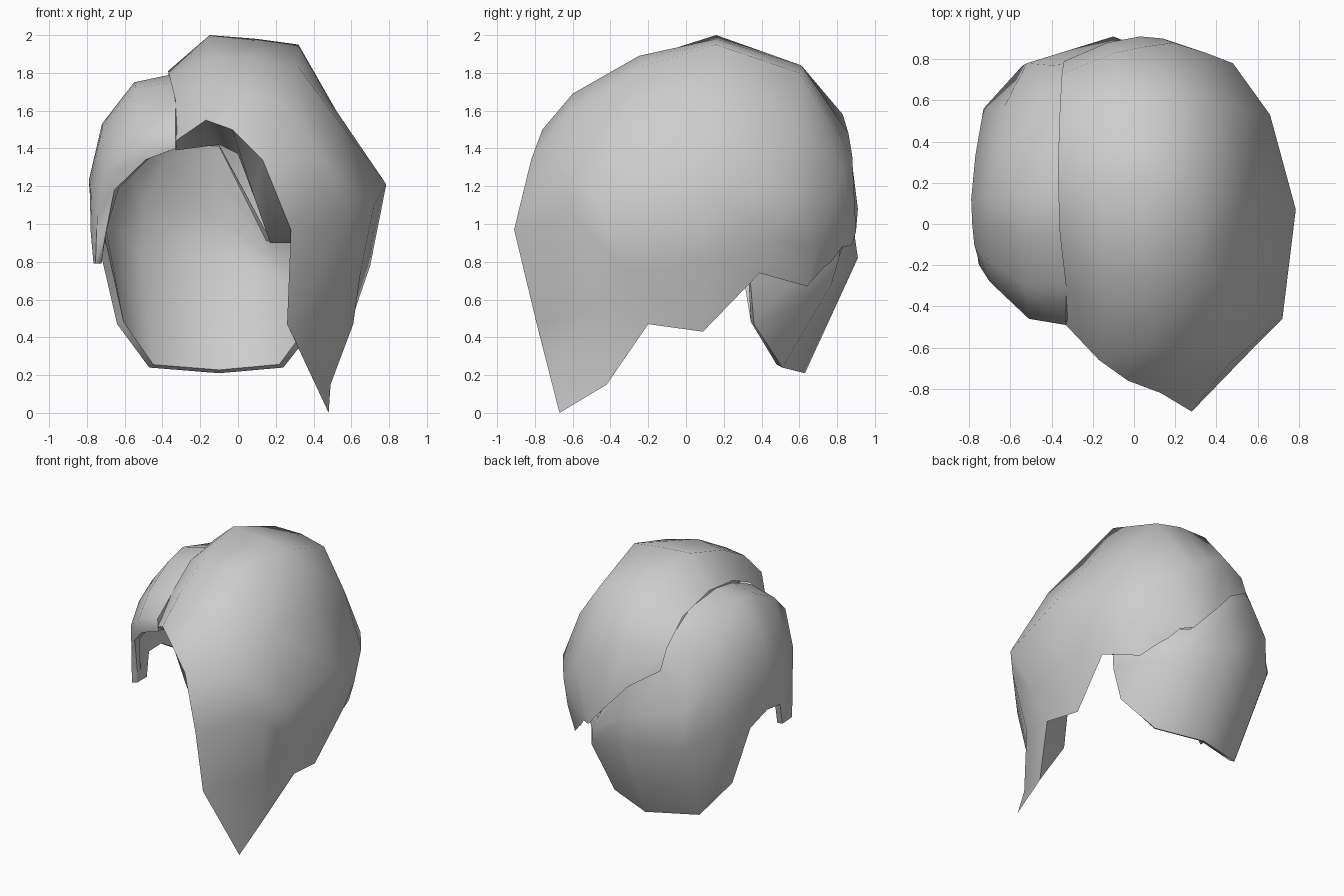
import bpy
import math

if "Cube" in bpy.data.objects:
    bpy.data.objects.remove(bpy.data.objects["Cube"], do_unlink=True)

# One plain grey for all the hair
GREY = (0.61, 0.61, 0.61, 1)
grey = bpy.data.materials.new("hair_grey")
grey.use_nodes = True
grey.diffuse_color = GREY
grey.node_tree.nodes["Principled BSDF"].inputs["Base Color"].default_value = GREY


def loft(name, ribs, thickness=0):
    """Skin neighbouring ribs with quads; thicken the shell inwards if asked."""
    n = len(ribs[0])
    verts = [p for rib in ribs for p in rib]
    faces = [(i * n + j, (i + 1) * n + j, (i + 1) * n + j + 1, i * n + j + 1)
             for i in range(len(ribs) - 1) for j in range(n - 1)]
    mesh = bpy.data.meshes.new(name)
    mesh.from_pydata(verts, [], faces)
    mesh.materials.append(grey)
    obj = bpy.data.objects.new(name, mesh)
    bpy.context.collection.objects.link(obj)
    bpy.ops.object.select_all(action='DESELECT')
    obj.select_set(True)
    bpy.context.view_layer.objects.active = obj
    if thickness:
        solid = obj.modifiers.new("thickness", 'SOLIDIFY')
        solid.thickness = thickness
        solid.offset = -1
        bpy.ops.object.modifier_apply(modifier=solid.name)
    bpy.ops.object.shade_smooth_by_angle(angle=math.radians(60))


# Swept fringe, a thin sheet: ribs run from the front rim over the head to the
# back rim, starting at the parting and ending at the long pointed lock
crown_ribs = [
    [(-.33, -.49, 1.44), (-.33, -.30, 1.65), (-.36, -.05, 1.77), (-.37, .25, 1.81),
     (-.36, .55, 1.73), (-.35, .73, 1.55), (-.34, .79, 1.40)],
    [(-.17, -.66, 1.55), (-.15, -.48, 1.74), (-.15, -.22, 1.88), (-.15, .16, 2.0),
     (-.12, .61, 1.84), (-.10, .83, 1.58), (-.13, .88, 1.26)],
    [(-.03, -.76, 1.50), (.08, -.60, 1.69), (.08, -.25, 1.89), (.10, .16, 1.98),
     (.10, .61, 1.84), (.05, .86, 1.48), (.03, .91, 1.08)],
    [(.13, -.82, 1.34), (.28, -.62, 1.60), (.32, -.24, 1.83), (.32, .16, 1.95),
     (.30, .60, 1.80), (.19, .88, 1.36), (.14, .90, .96)],
]
side_ribs = [
    [(.28, -.91, .97), (.46, -.68, 1.33), (.52, -.30, 1.56), (.52, .13, 1.60),
     (.49, .57, 1.53), (.35, .83, 1.28), (.20, .88, .89)],
    [(.26, -.79, .47), (.60, -.58, 1.02), (.72, -.46, 1.10), (.785, .07, 1.21),
     (.66, .53, 1.15), (.48, .78, 1.13), (.28, .825, .875)],
    [(.37, -.73, .24), (.55, -.49, .55), (.65, -.30, .75), (.70, .08, .78),
     (.65, .46, .92), (.50, .70, .88), (.34, .77, .80)],
    [(.48, -.67, 0), (.49, -.42, .15), (.61, -.20, .47), (.58, .09, .43),
     (.61, .39, .74), (.48, .64, .67), (.38, .73, .77)],
]
loft("swept_fringe", crown_ribs + side_ribs)

# Underside of the fringe, folded in from its front rim
fold_ribs = [
    [(-.33, -.49, 1.44), (-.33, -.42, 1.39)],
    [(-.17, -.66, 1.55), (-.10, -.40, 1.42)],
    [(-.03, -.76, 1.50), (.00, -.40, 1.37)],
    [(.13, -.82, 1.34), (.09, -.38, 1.13)],
    [(.28, -.91, .97), (.17, -.35, .90)],
    [(.278, -.89, .90), (.28, -.35, .90)],
    [(.26, -.79, .47), (.29, -.40, .47)],
    [(.48, -.67, 0), (.49, -.42, .15)],
]
loft("fringe_underside", fold_ribs)

# Inner wall closing the back of the pointed lock
loft("lock_inner_wall", [[(.28, -.35, .90), (.64, -.25, .70)],
                         [(.29, -.40, .47), (.61, -.20, .47)],
                         [(.49, -.42, .15), (.55, -.31, .31)]])

# Under layer: ribs run from the parting down to the lower edge,
# starting at the short sideburn and going round the back
sideburn_ribs = [
    [(-.33, -.48, 1.40), (-.49, -.45, 1.34), (-.655, -.30, 1.18), (-.70, -.21, .95), (-.72, -.17, .83)],
    [(-.33, -.49, 1.50), (-.51, -.46, 1.44), (-.70, -.28, 1.27), (-.745, -.21, 1.05), (-.755, -.19, .79)],
    [(-.33, -.30, 1.64), (-.53, -.30, 1.59), (-.71, -.17, 1.41), (-.775, -.10, 1.15), (-.765, -.06, .79)],
    [(-.35, -.05, 1.75), (-.54, -.05, 1.72), (-.72, 0, 1.50), (-.785, 0, 1.20), (-.78, -.01, .96)],
    [(-.36, .15, 1.79), (-.55, .13, 1.75), (-.72, .13, 1.53), (-.79, .12, 1.23), (-.77, .13, .97)],
    [(-.35, .45, 1.75), (-.53, .40, 1.68), (-.69, .35, 1.47), (-.77, .33, 1.15), (-.735, .28, .88)],
    [(-.34, .67, 1.60), (-.47, .62, 1.55), (-.63, .57, 1.37), (-.73, .56, 1.02), (-.64, .36, .47)],
]
nape_ribs = [
    [(-.28, .78, 1.43), (-.40, .77, 1.35), (-.52, .78, 1.12), (-.54, .77, .83), (-.47, .51, .24)],
    [(-.10, .80, 1.42), (-.10, .84, 1.25), (-.10, .88, 1.03), (-.10, .91, .82), (-.10, .63, .21)],
    [(.17, .81, .92), (.19, .82, .88), (.22, .81, .82), (.25, .77, .68), (.24, .51, .24)],
    [(.36, .65, .92), (.38, .63, .86), (.40, .60, .80), (.42, .53, .68), (.42, .36, .47)],
    [(.50, .40, .92), (.50, .39, .87), (.50, .38, .82), (.49, .36, .76), (.47, .34, .70)],
]
loft("under_layer", sideburn_ribs + nape_ribs, 0.04)
